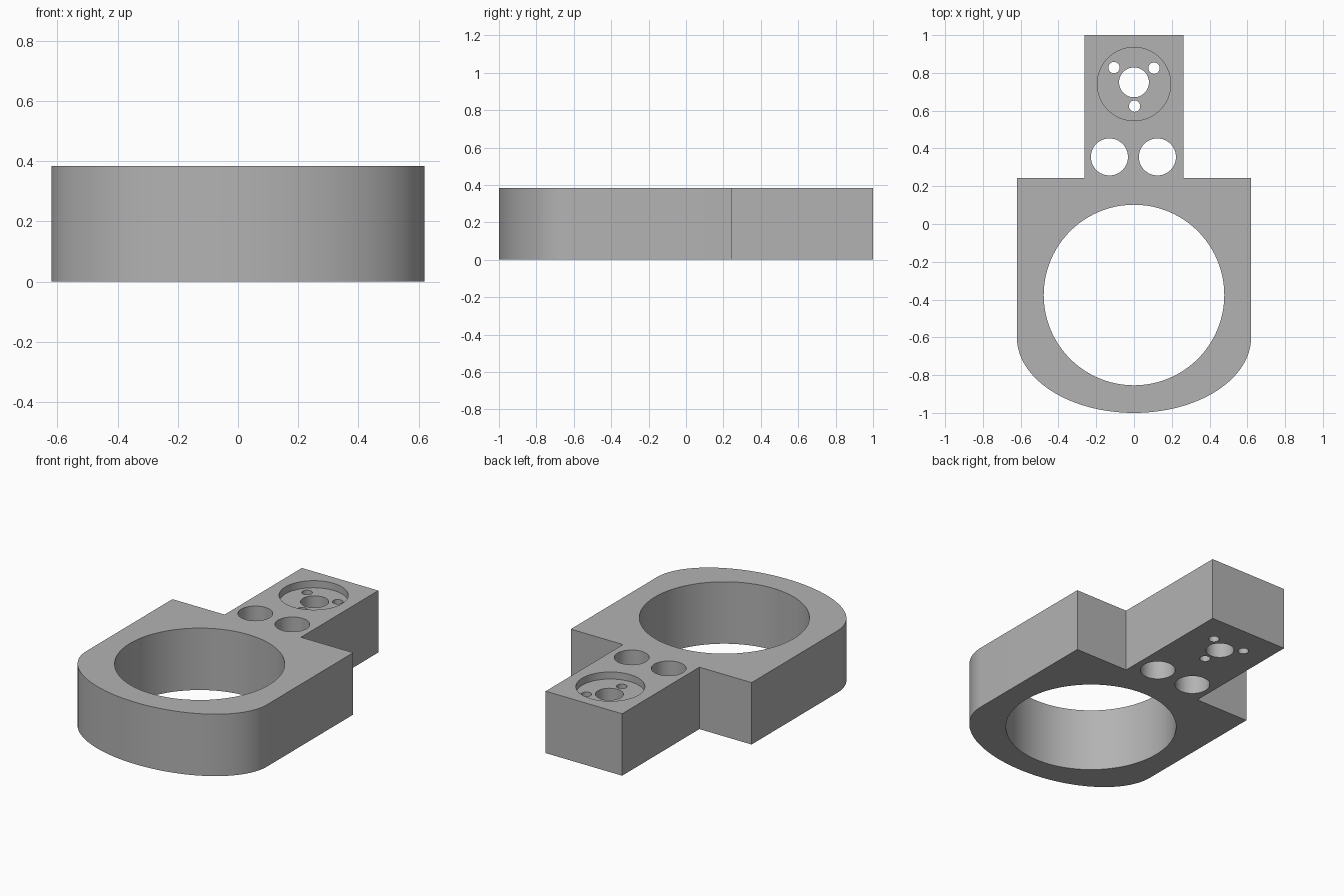
import bpy, bmesh
from math import cos, sin, pi

cube = bpy.data.objects.get("Cube")
if cube:
    bpy.data.objects.remove(cube, do_unlink=True)

HEIGHT = 0.384
BODY_X, ARM_X = 0.62, 0.262      # half widths
SHOULDER_Y = 0.243               # where the arm leaves the body
NOSE_Y, NOSE_DEPTH = -0.6, 0.4   # rounded front end

grey = bpy.data.materials.new("plain grey")
grey.use_nodes = True
colour = (0.45, 0.45, 0.45, 1)
grey.diffuse_color = colour
grey.node_tree.nodes["Principled BSDF"].inputs["Base Color"].default_value = colour


def prism(name, outline, z0, z1):
    """Extrude a counter-clockwise outline from z0 to z1."""
    bm = bmesh.new()
    face = bm.faces.new([bm.verts.new((x, y, z0)) for x, y in outline])
    top = bmesh.ops.extrude_face_region(bm, geom=[face])["geom"]
    bmesh.ops.translate(bm, vec=(0, 0, z1 - z0),
                        verts=[v for v in top if isinstance(v, bmesh.types.BMVert)])
    bmesh.ops.recalc_face_normals(bm, faces=bm.faces)
    mesh = bpy.data.meshes.new(name)
    bm.to_mesh(mesh)
    bm.free()
    mesh.materials.append(grey)
    obj = bpy.data.objects.new(name, mesh)
    bpy.context.collection.objects.link(obj)
    return obj


def circle(x, y, r, count):
    return [(x + r * cos(2 * pi * i / count), y + r * sin(2 * pi * i / count))
            for i in range(count)]


# Clamp body: half-ellipse front, straight sides, narrow arm at the back
STEPS = 64
nose = [(-BODY_X * cos(pi * i / STEPS), NOSE_Y - NOSE_DEPTH * sin(pi * i / STEPS))
        for i in range(STEPS + 1)]
back = [(BODY_X, SHOULDER_Y), (ARM_X, SHOULDER_Y), (ARM_X, 1),
        (-ARM_X, 1), (-ARM_X, SHOULDER_Y), (-BODY_X, SHOULDER_Y)]
body = prism("mounting_bracket", nose + back, 0, HEIGHT)

# Holes: x, y, radius, floor height, sides
THROUGH = -0.1
holes = {
    "main_bore": (0, -0.376, 0.478, THROUGH, 96),
    "left_hole": (0.124, 0.355, 0.098, THROUGH, 48),
    "right_hole": (-0.13, 0.355, 0.098, THROUGH, 48),
    "recess": (0, 0.741, 0.194, HEIGHT - 0.044, 64),
    "shaft_hole": (0, 0.75, 0.079, THROUGH, 48),
    "left_screw_hole": (0.106, 0.825, 0.03, THROUGH, 24),
    "right_screw_hole": (-0.106, 0.828, 0.03, THROUGH, 24),
    "front_screw_hole": (0.003, 0.624, 0.03, THROUGH, 24),
}
bpy.context.view_layer.objects.active = body
for name, (x, y, r, floor, sides) in holes.items():
    cutter = prism(name + "_cutter", circle(x, y, r, sides), floor, HEIGHT + 0.1)
    cutter.hide_render = True
    mod = body.modifiers.new(name, "BOOLEAN")
    mod.operation = "DIFFERENCE"
    mod.solver = "EXACT"
    mod.object = cutter
    bpy.ops.object.modifier_apply(modifier=mod.name)
    bpy.data.objects.remove(cutter, do_unlink=True)

# Smooth curved walls, keep the rims crisp
bpy.ops.object.select_all(action="DESELECT")
body.select_set(True)
bpy.ops.object.shade_smooth_by_angle(angle=pi / 6)
